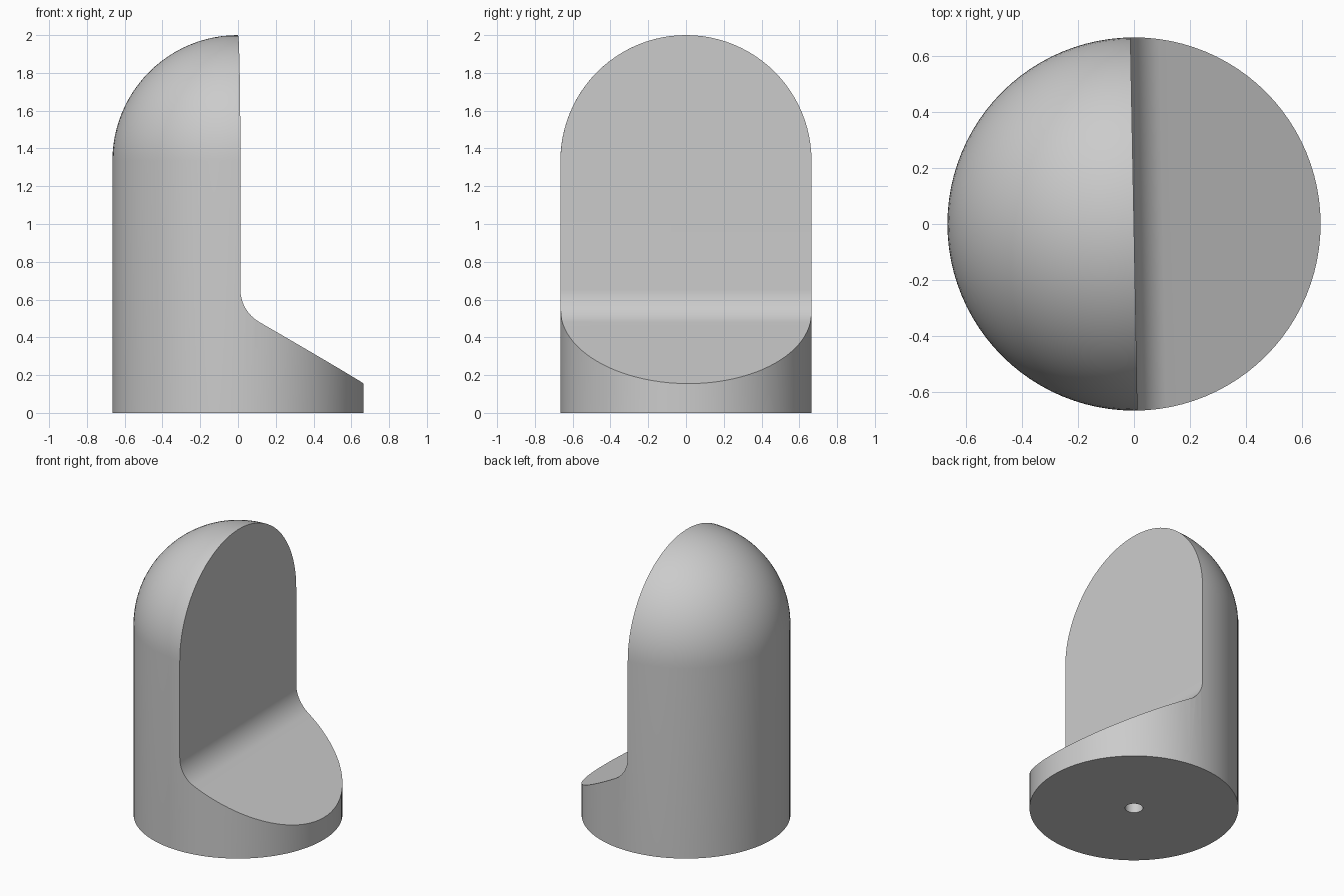
import bpy, bmesh
from math import sin, cos, tan, pi, radians
from mathutils import Matrix, Vector

cube = bpy.data.objects.get("Cube")
if cube:
    bpy.data.objects.remove(cube, do_unlink=True)

RADIUS, HEIGHT = 0.665, 2.0
HOLE_RADIUS, HOLE_DEPTH = 0.057, 0.45
FILLET, SLOPE, LIP = 0.2, radians(30), 0.155
SEGMENTS, DOME_STEPS = 96, 24

grey = bpy.data.materials.new("plain grey")
grey.use_nodes = True
colour = (0.6, 0.6, 0.6, 1)
grey.diffuse_color = colour
grey.node_tree.nodes["Principled BSDF"].inputs["Base Color"].default_value = colour


def add_object(name, bm):
    bmesh.ops.recalc_face_normals(bm, faces=bm.faces)
    mesh = bpy.data.meshes.new(name)
    bm.to_mesh(mesh)
    bm.free()
    mesh.materials.append(grey)
    obj = bpy.data.objects.new(name, mesh)
    bpy.context.collection.objects.link(obj)
    return obj


def revolve(name, profile):
    bm = bmesh.new()
    verts = [bm.verts.new((r, 0, z)) for r, z in profile]
    edges = [bm.edges.new(pair) for pair in zip(verts, verts[1:])]
    bmesh.ops.spin(bm, geom=verts + edges, cent=(0, 0, 0), axis=(0, 0, 1),
                   angle=2 * pi, steps=SEGMENTS)
    bmesh.ops.remove_doubles(bm, verts=bm.verts, dist=0.0001)
    return add_object(name, bm)


# Domed post with a blind screw hole in its base
shoulder = HEIGHT - RADIUS
profile = [(0, HOLE_DEPTH), (HOLE_RADIUS, HOLE_DEPTH), (HOLE_RADIUS, 0), (RADIUS, 0)]
for i in range(DOME_STEPS):
    a = pi / 2 * i / DOME_STEPS
    profile.append((RADIUS * cos(a), shoulder + RADIUS * sin(a)))
profile.append((0, HEIGHT))
post = revolve("domed_post", profile)

# Cutter outline: upright wall, rounded inner corner, sloping ledge
corner_z = LIP + RADIUS * tan(SLOPE)
centre_z = corner_z + FILLET * tan((pi / 2 - SLOPE) / 2)
outline = [(0, HEIGHT + 0.5)]
for i in range(17):
    a = pi + (pi / 2 - SLOPE) * i / 16
    outline.append((FILLET + FILLET * cos(a), centre_z + FILLET * sin(a)))
outline += [(1, corner_z - tan(SLOPE)), (1, HEIGHT + 0.5)]

bm = bmesh.new()
face = bm.faces.new([bm.verts.new((x, -1, z)) for x, z in outline])
extruded = bmesh.ops.extrude_face_region(bm, geom=[face])["geom"]
bmesh.ops.translate(bm, vec=Vector((0, 2, 0)),
                    verts=[v for v in extruded if isinstance(v, bmesh.types.BMVert)])
bmesh.ops.rotate(bm, verts=bm.verts, cent=(0, 0, 0),
                 matrix=Matrix.Rotation(radians(1.1), 3, "Z"))
cutter = add_object("ledge_cutter", bm)
cutter.hide_render = True

# Cut the ledge, then drop the cutter
bpy.ops.object.select_all(action="DESELECT")
post.select_set(True)
bpy.context.view_layer.objects.active = post
cut = post.modifiers.new("ledge cut", "BOOLEAN")
cut.operation, cut.solver, cut.object = "DIFFERENCE", "EXACT", cutter
bpy.ops.object.modifier_apply(modifier=cut.name)
bpy.data.objects.remove(cutter, do_unlink=True)
bpy.ops.object.shade_smooth_by_angle(angle=radians(25))
